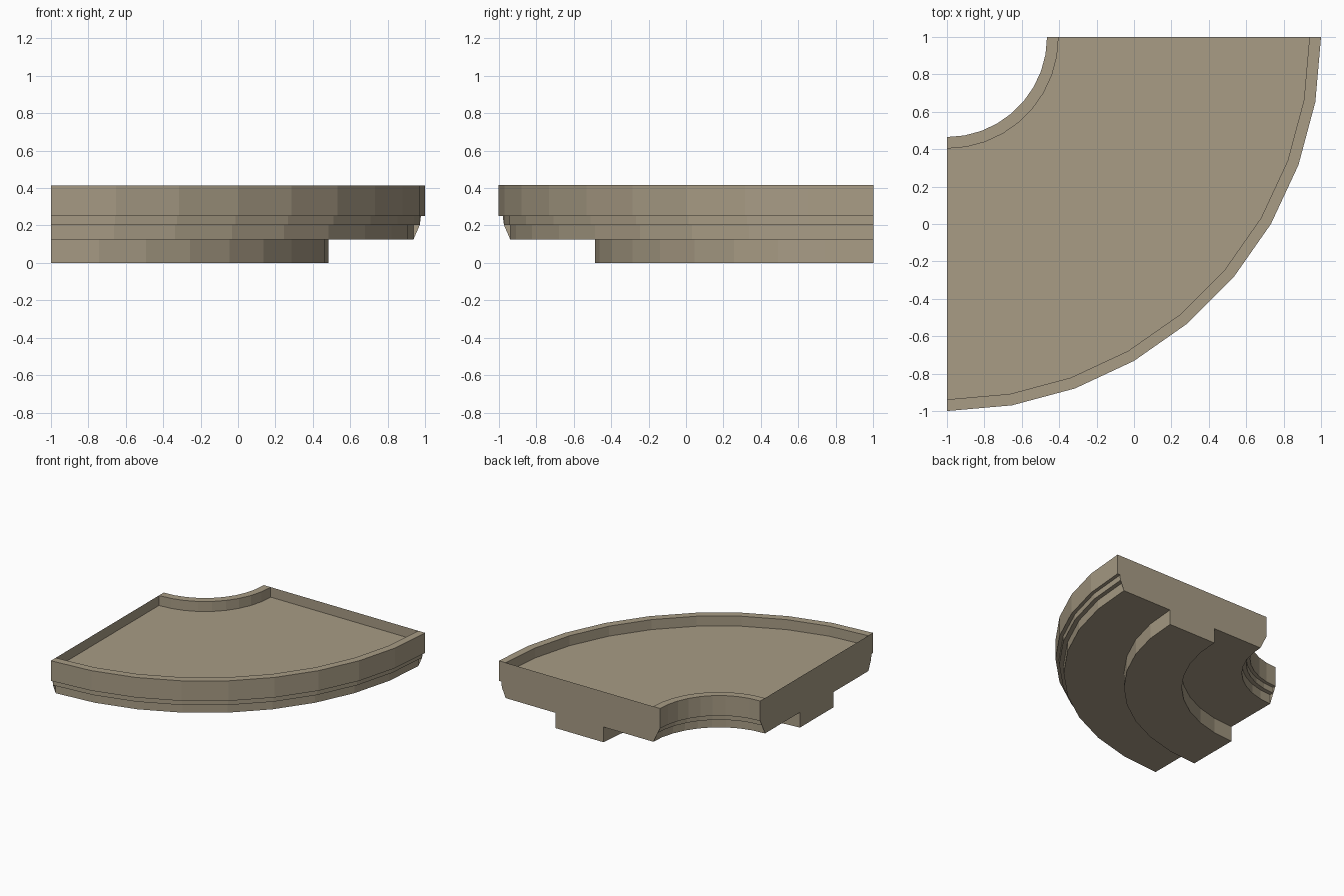
import bpy, bmesh, math

if "Cube" in bpy.data.objects:
    bpy.data.objects.remove(bpy.data.objects["Cube"])

SEGMENTS = 9              # ten degrees per facet
CENTRE = (-1.0, 1.0)      # centre of the quarter turn

stone = bpy.data.materials.new("warm grey stone")
stone.diffuse_color = (0.392, 0.332, 0.235, 1.0)
stone.use_nodes = True
stone.node_tree.nodes["Principled BSDF"].inputs["Base Color"].default_value = stone.diffuse_color

# Cross-section of the curved slab as (radius, height): raised lips,
# stepped edges and a central foot, listed once around the outline
profile = [
    (0.535, 0.415), (0.535, 0.25), (0.563, 0.25), (0.563, 0.203),
    (0.597, 0.203), (0.597, 0.125), (1.05, 0.125), (1.05, 0.0),
    (1.485, 0.0), (1.485, 0.125), (1.938, 0.125), (1.938, 0.203),
    (1.972, 0.203), (1.972, 0.25), (2.0, 0.25), (2.0, 0.415),
    (1.938, 0.415), (1.938, 0.333), (0.597, 0.333), (0.597, 0.415),
]


def sweep_quarter(name, section, material):
    """Sweep a closed section through a quarter turn and cap both ends."""
    bm = bmesh.new()
    rings = []
    for i in range(SEGMENTS + 1):
        a = -math.pi / 2 * i / SEGMENTS
        rings.append([bm.verts.new((CENTRE[0] + r * math.cos(a),
                                    CENTRE[1] + r * math.sin(a), z))
                      for r, z in section])
    n = len(section)
    for near, far in zip(rings, rings[1:]):
        for j in range(n):
            k = (j + 1) % n
            bm.faces.new((near[j], near[k], far[k], far[j]))
    caps = [bm.faces.new(rings[0]), bm.faces.new(rings[-1])]
    bmesh.ops.triangulate(bm, faces=caps)
    bmesh.ops.recalc_face_normals(bm, faces=bm.faces[:])
    mesh = bpy.data.meshes.new(name)
    bm.to_mesh(mesh)
    bm.free()
    mesh.materials.append(material)
    obj = bpy.data.objects.new(name, mesh)
    bpy.context.collection.objects.link(obj)
    return obj


# Curved walkway slab
sweep_quarter("curved_walkway", profile, stone)
